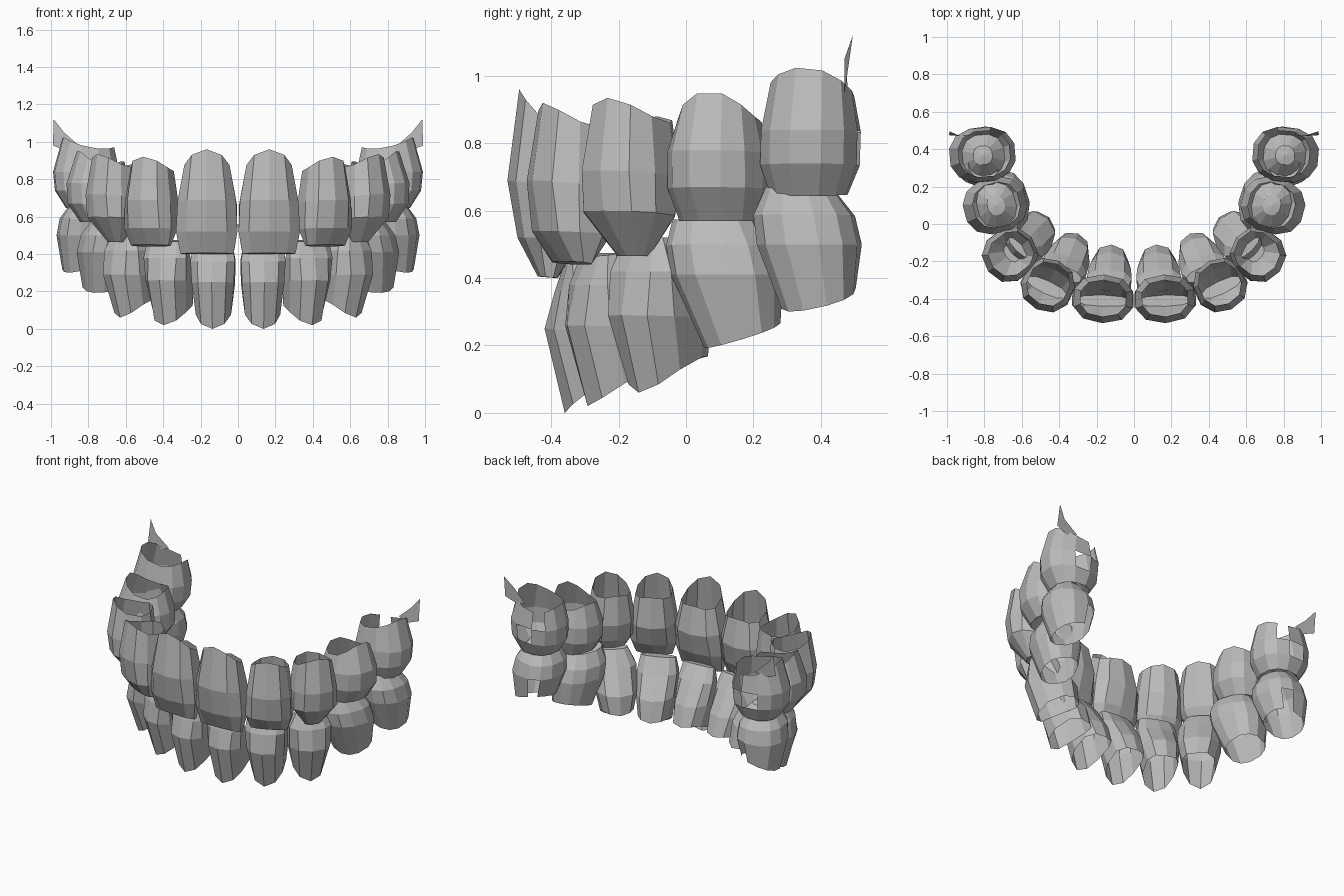
import bpy, bmesh, math

enamel = bpy.data.materials.new("enamel_grey")
enamel.diffuse_color = (0.5, 0.5, 0.5, 1)


def finish(name, bm):
    me = bpy.data.meshes.new(name)
    bm.to_mesh(me)
    bm.free()
    me.materials.append(enamel)
    ob = bpy.data.objects.new(name, me)
    bpy.context.collection.objects.link(ob)
    ob.modifiers.new("mirror", 'MIRROR').use_mirror_merge = False


def tooth(name, cx, cy, angle, rings, sides=10, lean=0.0, pit=0.0, arch=0.0,
          tilt=0.0, torn=()):
    """Open shell. Each ring: outer (v, z), inner (v, z), half width.
    arch and tilt shape the gum margin (first ring); torn lists missing faces."""
    a = math.radians(angle)
    nx, ny = math.cos(a), math.sin(a)
    z0 = rings[-1][1]
    bm = bmesh.new()
    if pit:  # sunken middle of the chewing surface
        vo, zo, vi, zi, w = rings[-1]
        rings = rings + [(vo * 0.45, zo + pit, vi * 0.45, zi + pit, w * 0.45)]

    def place(u, v, z):
        u += lean * (z - z0)
        return bm.verts.new((max(0.003, cx + nx * v - ny * u), cy + ny * v + nx * u, z))

    loops = []
    for i, (vo, zo, vi, zi, w) in enumerate(rings):
        if sides == 10:
            w *= 1.035
        loop = []
        for k in range(sides):
            t = 2 * math.pi * (k + 0.5) / sides
            s, c = math.sin(t), math.cos(t)
            s = math.copysign(abs(s) ** 0.85, s)
            c = math.copysign(abs(c) ** 0.85, c)
            f = (1 + s) / 2
            z = zi + (zo - zi) * f
            if i == 0:
                z += tilt * w * c - arch * c * c
            loop.append(place(w * c, vi + (vo - vi) * f, z))
        loops.append(loop)
    for i, (p, q) in enumerate(zip(loops, loops[1:])):
        for k in range(sides):
            j = (k + 1) % sides
            if (i, k) not in torn:
                bm.faces.new((p[k], p[j], q[j], q[k]))
    # biting surface
    vo, zo, vi, zi, w = rings[-1]
    tip = place(0, (vo + vi) / 2, (zo + zi) / 2 + pit * 0.15)
    for k in range(sides):
        bm.faces.new((loops[-1][k], loops[-1][(k + 1) % sides], tip))
    bmesh.ops.recalc_face_normals(bm, faces=bm.faces)
    finish(name, bm)


# upper row, from the gum margin down to the biting edge
tooth("upper_central_incisor", 0.165, -0.40, -88, [
    (0.095, 0.96, -0.10, 0.84, 0.122), (0.13, 0.69, -0.13, 0.66, 0.158),
    (0.10, 0.52, -0.09, 0.52, 0.167), (0.04, 0.405, -0.02, 0.40, 0.143)], arch=0.05)
tooth("upper_lateral_incisor", 0.46, -0.325, -65, [
    (0.11, 0.92, -0.12, 0.86, 0.108), (0.145, 0.69, -0.14, 0.66, 0.135),
    (0.12, 0.54, -0.09, 0.53, 0.14), (0.05, 0.45, -0.02, 0.44, 0.112)], arch=0.04)
tooth("upper_canine", 0.665, -0.165, -38, [
    (0.11, 0.935, -0.13, 0.88, 0.108), (0.145, 0.72, -0.15, 0.69, 0.135),
    (0.13, 0.60, -0.12, 0.58, 0.137), (0.02, 0.465, -0.05, 0.465, 0.05)], arch=0.04)
tooth("upper_front_molar", 0.74, 0.10, -15, [
    (0.12, 0.955, -0.13, 0.90, 0.12), (0.175, 0.78, -0.17, 0.76, 0.15),
    (0.17, 0.67, -0.17, 0.66, 0.15), (0.10, 0.57, -0.11, 0.57, 0.12)],
    sides=12, pit=0.06, arch=0.06)
tooth("upper_back_molar", 0.81, 0.365, -5, [
    (0.13, 1.025, -0.15, 0.97, 0.125), (0.18, 0.84, -0.18, 0.83, 0.148),
    (0.17, 0.74, -0.17, 0.73, 0.148), (0.11, 0.645, -0.12, 0.65, 0.115)],
    sides=12, pit=0.07, lean=0.03, arch=0.04, tilt=-0.1, torn=((0, 10), (1, 11)))

# lower row, from the gum margin up to the biting edge
tooth("lower_central_incisor", 0.13, -0.26, -86, [
    (0.10, 0.0, -0.15, 0.12, 0.095), (0.16, 0.25, -0.11, 0.24, 0.114),
    (0.13, 0.36, -0.02, 0.37, 0.120), (0.10, 0.445, 0.05, 0.455, 0.107)], arch=-0.04)
tooth("lower_lateral_incisor", 0.355, -0.19, -68, [
    (0.11, 0.02, -0.15, 0.12, 0.095), (0.175, 0.26, -0.12, 0.25, 0.117),
    (0.15, 0.38, -0.02, 0.38, 0.124), (0.11, 0.465, 0.04, 0.475, 0.107)], arch=-0.04)
tooth("lower_canine", 0.56, -0.07, -45, [
    (0.10, 0.06, -0.15, 0.16, 0.095), (0.172, 0.29, -0.14, 0.28, 0.125),
    (0.15, 0.42, -0.04, 0.42, 0.128), (0.10, 0.52, 0.03, 0.52, 0.08)], arch=-0.04)
tooth("lower_front_molar", 0.69, 0.085, -18, [
    (0.11, 0.21, -0.11, 0.25, 0.12), (0.155, 0.41, -0.14, 0.41, 0.165),
    (0.14, 0.50, -0.13, 0.49, 0.16), (0.09, 0.575, -0.08, 0.57, 0.125)],
    sides=12, pit=-0.04, lean=-0.25, tilt=0.25)
tooth("lower_back_molar", 0.81, 0.335, -8, [
    (0.12, 0.31, -0.11, 0.37, 0.115), (0.155, 0.50, -0.15, 0.50, 0.155),
    (0.14, 0.59, -0.14, 0.58, 0.15), (0.08, 0.675, -0.09, 0.66, 0.10)],
    sides=12, pit=-0.04, lean=-0.18, tilt=0.2, torn=((0, 10),))

# thin torn flap behind the last upper tooth
bm = bmesh.new()
pts = [(0.84, 0.48, 0.97), (0.91, 0.47, 0.95), (0.99, 0.475, 0.98),
       (0.985, 0.495, 1.12), (0.93, 0.47, 1.05)]
bm.faces.new([bm.verts.new(p) for p in pts])
finish("gum_flap", bm)
